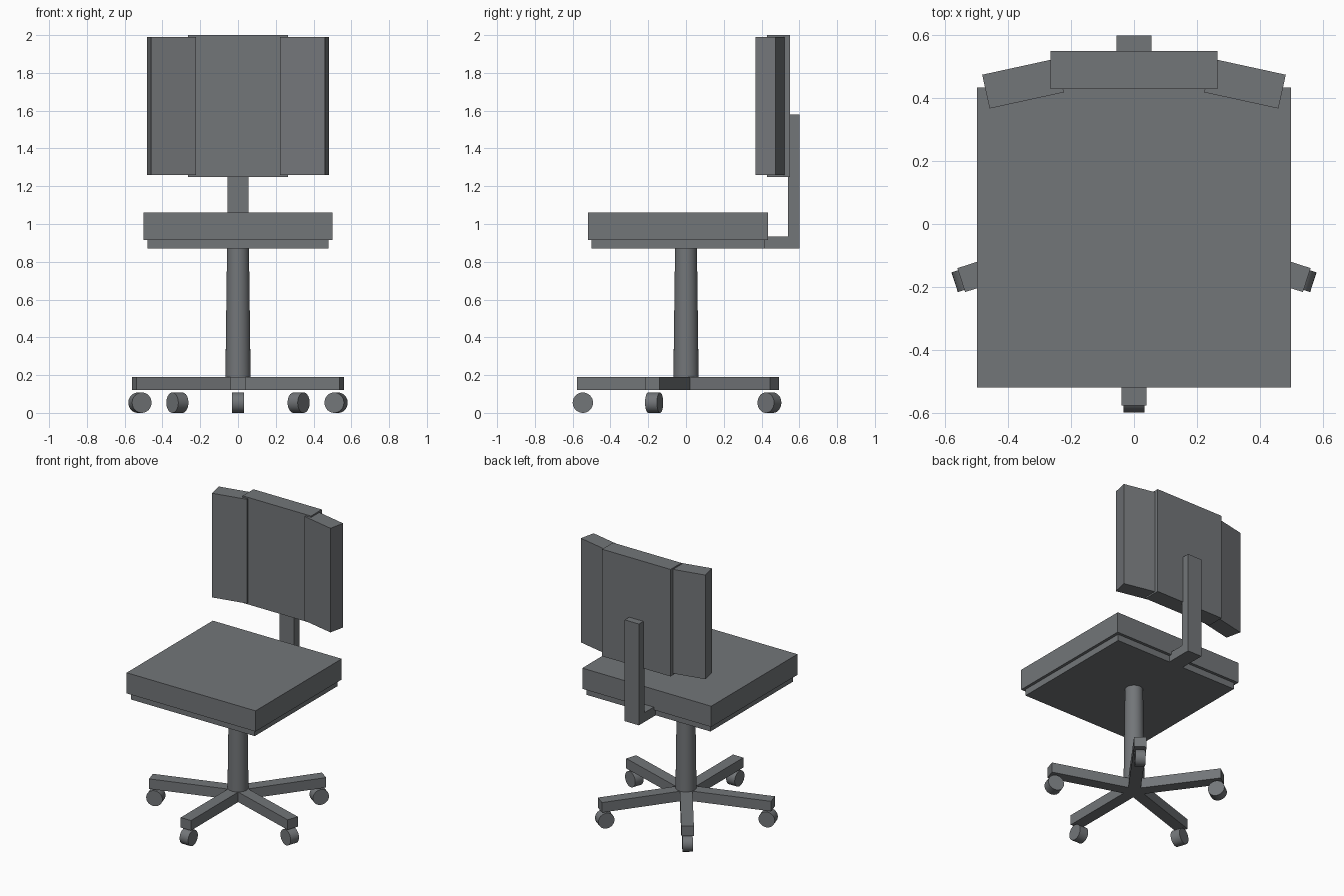
import bpy
from math import radians
from mathutils import Matrix, Vector

if "Cube" in bpy.data.objects:
    bpy.data.objects.remove(bpy.data.objects["Cube"], do_unlink=True)

grey = bpy.data.materials.new("slate_grey")
grey.use_nodes = True
colour = (0.17, 0.18, 0.19, 1)
grey.diffuse_color = colour
grey.node_tree.nodes["Principled BSDF"].inputs["Base Color"].default_value = colour


def finish(name):
    obj = bpy.context.object
    obj.name = name
    obj.data.materials.append(grey)
    return obj


def box(name, low, high):
    """Axis-aligned box between two corners, its origin at its centre."""
    low, high = Vector(low), Vector(high)
    bpy.ops.mesh.primitive_cube_add(size=1, location=(low + high) / 2)
    obj = finish(name)
    obj.data.transform(Matrix.Diagonal((*(high - low), 1)))
    return obj


def cone(name, bottom, top, depth, location, rotation=(0, 0, 0)):
    bpy.ops.mesh.primitive_cone_add(vertices=32, radius1=bottom, radius2=top,
                                    depth=depth, location=location, rotation=rotation)
    obj = finish(name)
    bpy.ops.object.shade_smooth_by_angle(angle=radians(30))
    return obj


# Seat
box("seat_cushion", (-0.5, -0.52, 0.915), (0.5, 0.435, 1.06))
box("seat_base", (-0.48, -0.5, 0.87), (0.48, 0.415, 0.915))

# Bracket holding the backrest
box("bracket_arm", (-0.055, 0.41, 0.87), (0.055, 0.54, 0.935))
box("bracket_upright", (-0.055, 0.54, 0.87), (0.055, 0.6, 1.58))

# Backrest with side wings angled forward
box("backrest_centre", (-0.265, 0.43, 1.25), (0.265, 0.55, 2.0))
for side, name in ((1, "left"), (-1, "right")):
    wing = box("backrest_wing_" + name, (-0.121, -0.055, 1.26), (0.121, 0.055, 1.99))
    wing.location.x = side * 0.353
    wing.location.y = 0.447
    wing.rotation_euler.z = radians(-12.3 * side)

# Tapered column
cone("column", 0.067, 0.058, 0.7, (0, 0, 0.52))

# Five-legged base with casters
for i in range(5):
    turn = Matrix.Rotation(radians(72 * i), 4, "Z")
    leg = box(f"base_leg_{i + 1}", (-0.04, -0.578, 0.12), (0.04, 0, 0.19))
    caster = cone(f"caster_{i + 1}", 0.054, 0.054, 0.066, (0, -0.546, 0.054),
                  (0, radians(90), 0))
    bpy.context.view_layer.update()
    for part in (leg, caster):
        part.matrix_world = turn @ part.matrix_world
